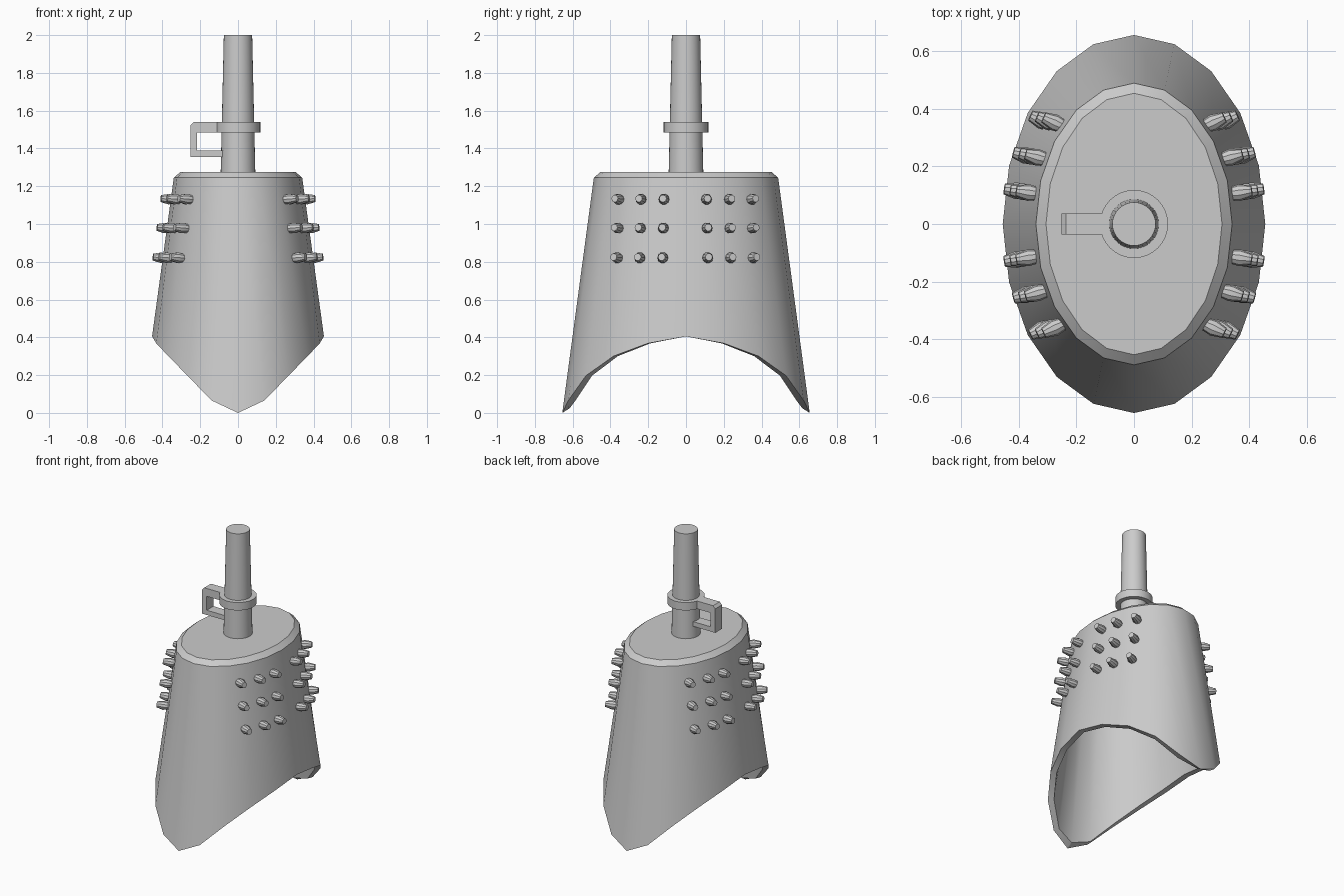
import bpy, bmesh, math
from mathutils import Vector

if "Cube" in bpy.data.objects:
    bpy.data.objects.remove(bpy.data.objects["Cube"])

def finish(name, bm, smooth=True):
    bmesh.ops.recalc_face_normals(bm, faces=bm.faces)
    me = bpy.data.meshes.new(name)
    bm.to_mesh(me)
    bm.free()
    ob = bpy.data.objects.new(name, me)
    bpy.context.collection.objects.link(ob)
    bpy.ops.object.select_all(action='DESELECT')
    ob.select_set(True)
    bpy.context.view_layer.objects.active = ob
    if smooth:
        bpy.ops.object.shade_smooth_by_angle(angle=math.radians(30))
    return ob

def skin(bm, rings, closed=False):
    """Bridge rings of points into a tube, then cap or close it."""
    vs = [[bm.verts.new(p) for p in r] for r in rings]
    n = len(vs[0])
    for a, b in zip(vs, vs[1:]):
        for i in range(n):
            j = (i + 1) % n
            bm.faces.new((a[i], a[j], b[j], b[i]))
    bm.faces.new(vs[0])
    bm.faces.new(vs[-1])

def lathe(bm, profile, n, origin, axis):
    """Round solid from (radius, height) pairs along an axis."""
    q = Vector(axis).to_track_quat('Z', 'Y')
    rings = [[Vector(origin) + q @ Vector((r * math.cos(2 * math.pi * i / n),
                                           r * math.sin(2 * math.pi * i / n), h))
              for i in range(n)] for r, h in profile]
    skin(bm, rings)

# Bell body: elliptical hollow shell with an arched mouth
SIDES = 20
ARCH = [0.405, 0.368, 0.30, 0.197, 0.066, 0.0]   # rim height from side to tip

def ring(a, b, z=None, tip=0.0):
    pts = []
    for i in range(SIDES):
        t = 2 * math.pi * i / SIDES
        k = i % 10
        k = min(k, 10 - k)
        h = z if z is not None else ARCH[k] + (tip if k == 5 else 0)
        pts.append((a * math.cos(t), b * math.sin(t), h))
    return pts

W = 0.04
bm = bmesh.new()
skin(bm, [ring(0.305, 0.453, 1.275),
          ring(0.34, 0.488, 1.245),
          ring(0.455, 0.655),
          ring(0.455 - W, 0.655 - W, tip=0.025),
          ring(0.34 - W, 0.488 - W, 1.235)])
finish("bell_body", bm)

# Rows of studs on both flanks
bm = bmesh.new()
STUD = [(0.022, -0.02), (0.029, 0.02), (0.019, 0.062)]
for z in (1.13, 0.977, 0.82):
    d = 0.135 * (1.245 - z)
    a, b = 0.34 + d, 0.488 + d
    for y0, ang in ((0.108, 8), (0.228, 15), (0.345, 25)):
        y = y0 + 0.15 * d
        x = a * math.sqrt(1 - (y / b) ** 2)
        t = math.radians(ang)
        for sx in (1, -1):
            for sy in (1, -1):
                lathe(bm, STUD, 10, (sx * x, sy * y - 0.004, z),
                      (sx * math.cos(t), sy * math.sin(t), 0.08))
finish("studs", bm)

# Tapered handle shaft
bm = bmesh.new()
lathe(bm, [(0.092, 1.26), (0.075, 2.0)], 32, (0, 0, 0), (0, 0, 1))
finish("handle_shaft", bm)

# Collar around the shaft
bm = bmesh.new()
lathe(bm, [(0.118, 1.485), (0.118, 1.54)], 32, (0, 0, 0), (0, 0, 1))
finish("handle_collar", bm)

# Hanging loop: C-shaped bracket extruded along y
outline = [(-0.08, 1.54), (-0.235, 1.54), (-0.252, 1.522), (-0.252, 1.355),
           (-0.08, 1.355), (-0.08, 1.388), (-0.216, 1.388), (-0.216, 1.485),
           (-0.08, 1.485)]
bm = bmesh.new()
skin(bm, [[(x, y, z) for x, z in outline] for y in (-0.037, 0.037)])
finish("hanging_loop", bm, smooth=False)
